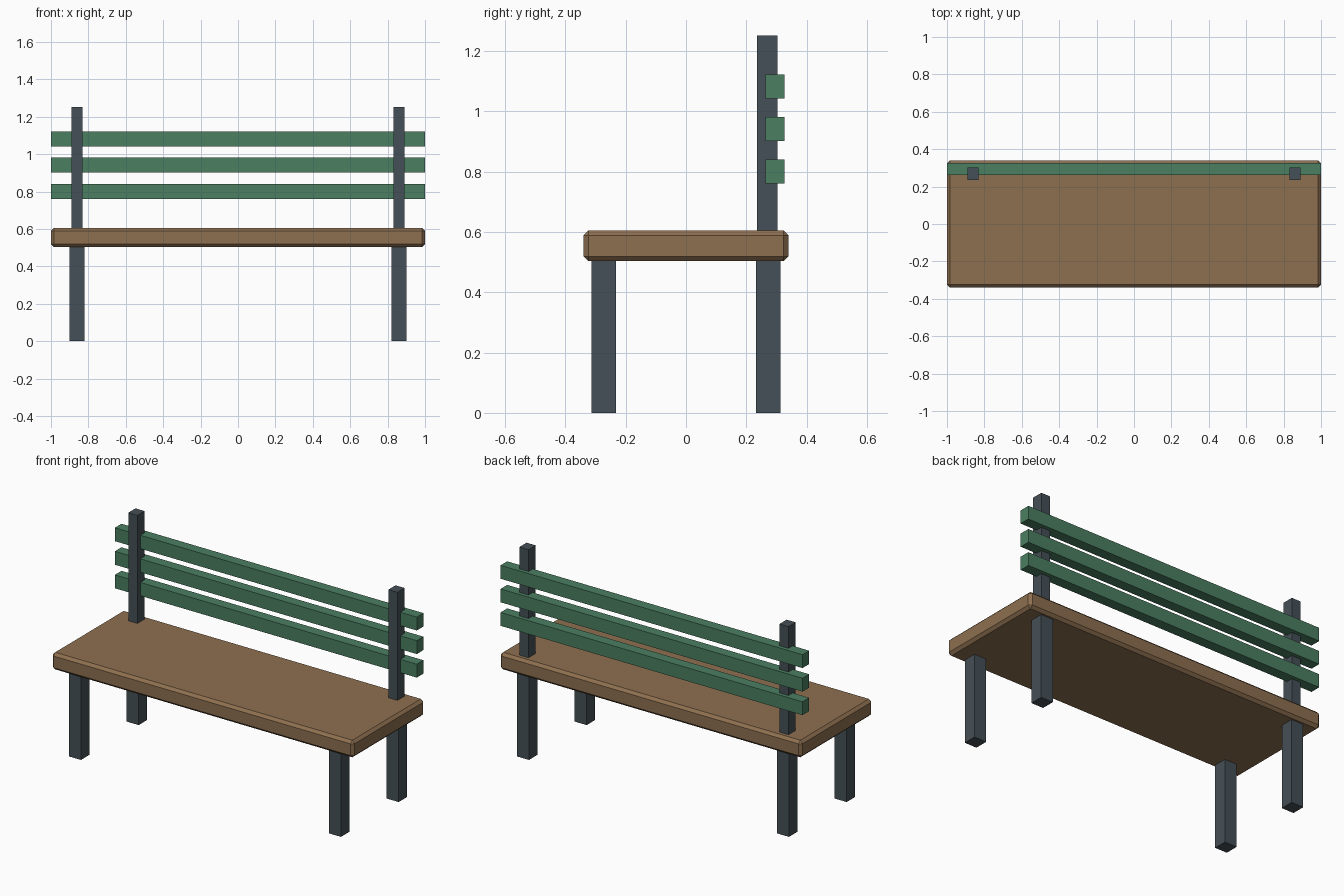
import bpy

if "Cube" in bpy.data.objects:
    bpy.data.objects.remove(bpy.data.objects["Cube"])


def material(name, color):
    m = bpy.data.materials.new(name)
    m.diffuse_color = (*color, 1)
    m.use_nodes = True
    m.node_tree.nodes["Principled BSDF"].inputs["Base Color"].default_value = m.diffuse_color
    return m


wood = material("brown_wood", (0.27, 0.16, 0.08))
paint = material("green_paint", (0.07, 0.21, 0.12))
metal = material("dark_metal", (0.06, 0.08, 0.095))


def box(name, low, high, mat):
    """Box spanning two opposite corners."""
    center = [(a + b) / 2 for a, b in zip(low, high)]
    bpy.ops.mesh.primitive_cube_add(size=1, location=center)
    ob = bpy.context.object
    ob.name = name
    ob.scale = [b - a for a, b in zip(low, high)]
    bpy.ops.object.transform_apply(location=False, rotation=False, scale=True)
    ob.data.materials.append(mat)
    return ob


# Seat with chamfered edges
seat = box("seat", (-1, -0.34, 0.503), (1, 0.34, 0.605), wood)
bevel = seat.modifiers.new("chamfer", "BEVEL")
bevel.width = 0.016
bevel.segments = 1

# Legs and backrest posts, left and right
for side, sx in (("left", -1), ("right", 1)):
    x = sx * 0.861
    for end, y in (("front", -0.273), ("back", 0.273)):
        box(f"{end}_leg_{side}", (x - 0.04, y - 0.04, 0),
            (x + 0.04, y + 0.04, 0.51), metal)
    box(f"back_post_{side}", (x - 0.03, 0.235, 0.59),
        (x + 0.03, 0.303, 1.252), metal)

# Backrest slats
for i in range(3):
    z = 0.80 + i * 0.141
    box(f"back_slat_{i + 1}", (-1, 0.263, z - 0.04), (1, 0.326, z + 0.04), paint)
